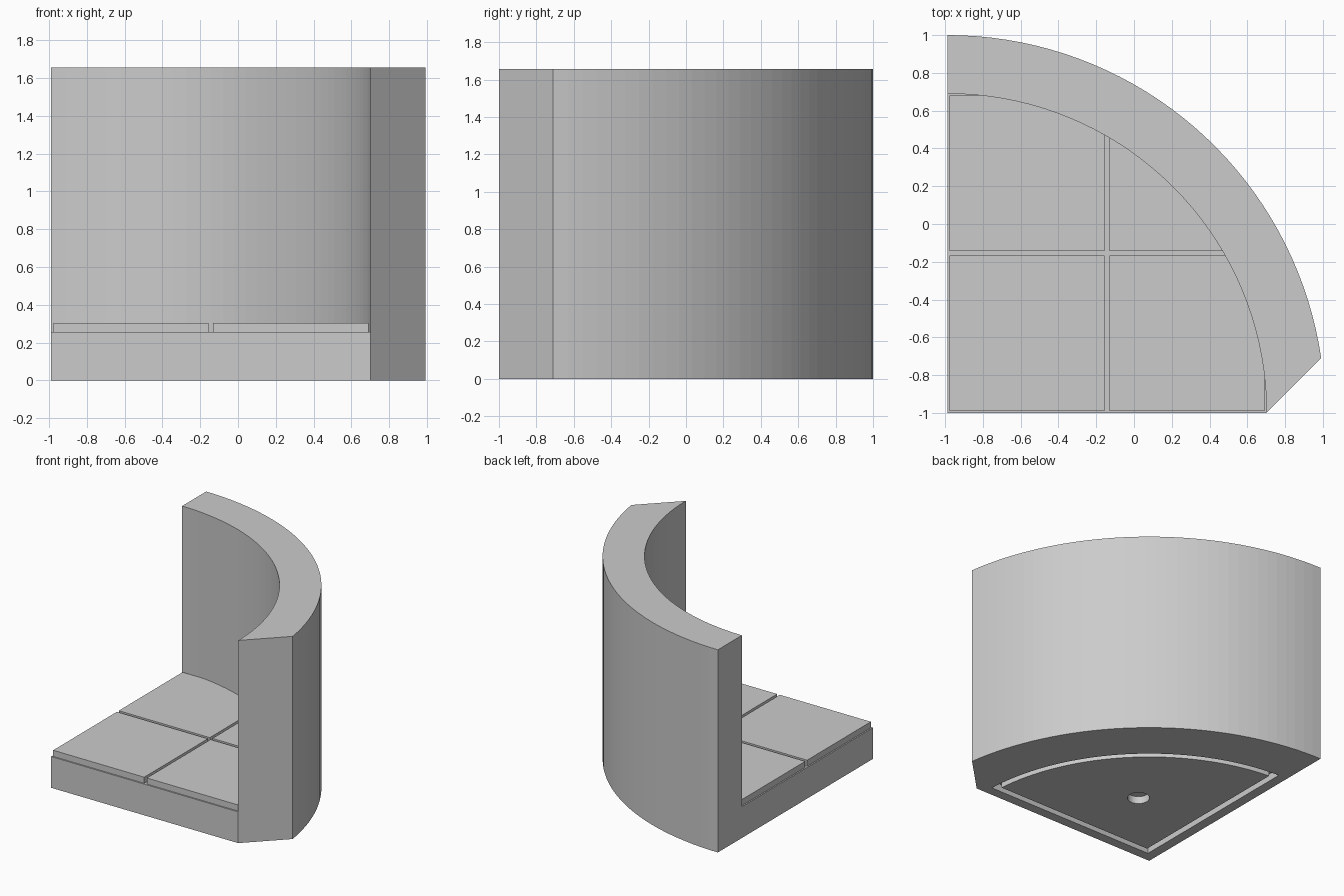
import bpy
import bmesh
from math import sin, cos, asin, pi

if "Cube" in bpy.data.objects:
    bpy.data.objects.remove(bpy.data.objects["Cube"], do_unlink=True)

# Shared dimensions: everything is a quarter circle around one corner
CX, CY = -0.988, -1.0
R_IN, R_OUT = 1.69, 2.0
FLOOR_TOP, TILE_TOP, WALL_TOP = 0.255, 0.305, 1.655
STEPS = 36

grey = bpy.data.materials.new("plain_grey")
grey.use_nodes = True
grey.diffuse_color = (0.6, 0.6, 0.6, 1)
grey.node_tree.nodes["Principled BSDF"].inputs["Base Color"].default_value = (0.6, 0.6, 0.6, 1)


def arc(radius, start=0.0, end=pi / 2, cx=CX, cy=CY):
    angles = [start + (end - start) * i / STEPS for i in range(STEPS + 1)]
    return [(cx + radius * cos(a), cy + radius * sin(a)) for a in angles]


def sector(radius, inset=0.0):
    """Quarter disc outline whose straight sides are moved in by inset."""
    a = asin(inset / radius)
    return [(CX + inset, CY + inset)] + arc(radius, a, pi / 2 - a)


def prism(name, outline, z0, z1):
    bm = bmesh.new()
    face = bm.faces.new([bm.verts.new((x, y, z0)) for x, y in outline])
    top = bmesh.ops.extrude_face_region(bm, geom=[face])["geom"]
    moved = [v for v in top if isinstance(v, bmesh.types.BMVert)]
    bmesh.ops.translate(bm, verts=moved, vec=(0, 0, z1 - z0))
    bmesh.ops.recalc_face_normals(bm, faces=bm.faces)
    mesh = bpy.data.meshes.new(name)
    bm.to_mesh(mesh)
    bm.free()
    mesh.materials.append(grey)
    obj = bpy.data.objects.new(name, mesh)
    bpy.context.collection.objects.link(obj)
    return obj


def combine(obj, other, operation):
    """Apply a boolean and discard the second object."""
    mod = obj.modifiers.new("bool", "BOOLEAN")
    mod.operation, mod.object, mod.solver = operation, other, "EXACT"
    bpy.context.view_layer.objects.active = obj
    bpy.ops.object.modifier_apply(modifier=mod.name)
    bpy.data.objects.remove(other, do_unlink=True)


# Floor slab joined to the curved wall with its slanted end
shell = prism("floor_and_wall", sector(R_IN), 0, FLOOR_TOP)
wall = prism("wall", arc(R_OUT, asin(0.29 / R_OUT)) + arc(R_IN)[::-1], 0, WALL_TOP)
combine(shell, wall, "UNION")

# Groove and round socket in the underside
groove = prism("groove", sector(1.61, 0.08), -0.06, 0.06)
core = prism("groove_core", sector(1.56, 0.13), -0.1, 0.1)
combine(groove, core, "DIFFERENCE")
combine(shell, groove, "DIFFERENCE")
socket = prism("socket", arc(0.083, 0, 2 * pi, -0.32, -0.33)[:-1], -0.06, 0.06)
combine(shell, socket, "DIFFERENCE")

# Four floor tiles, trimmed where they meet the wall
SIZE, PITCH, MARGIN = 0.822, 0.846, 0.011
for col, side in enumerate(("right", "left")):
    for row, depth in enumerate(("front", "back")):
        x = CX + MARGIN + col * PITCH
        y = CY + MARGIN + row * PITCH
        square = [(x, y), (x + SIZE, y), (x + SIZE, y + SIZE), (x, y + SIZE)]
        tile = prism(f"floor_tile_{depth}_{side}", square, FLOOR_TOP - 0.005, TILE_TOP)
        combine(tile, prism("trim", sector(R_IN + 0.005), 0, 1), "INTERSECT")
